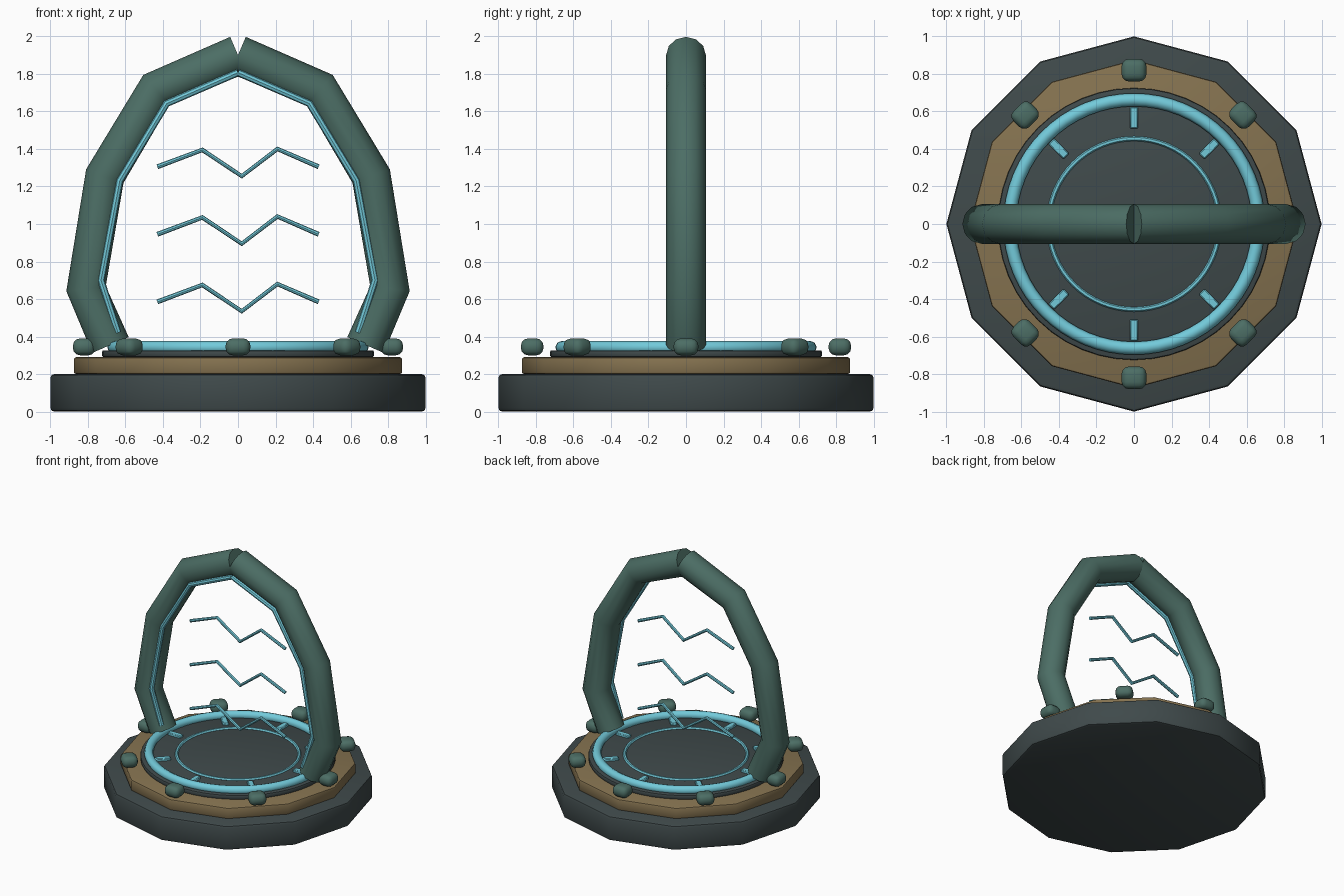
import bpy, bmesh, math
from mathutils import Vector, Matrix

if "Cube" in bpy.data.objects:
    bpy.data.objects.remove(bpy.data.objects["Cube"])


def mat(name, rgb):
    m = bpy.data.materials.new(name)
    m.diffuse_color = (*rgb, 1)
    m.use_nodes = True
    m.node_tree.nodes["Principled BSDF"].inputs["Base Color"].default_value = m.diffuse_color
    return m


STONE = mat("dark_slate", (0.050, 0.068, 0.070))
BRONZE = mat("bronze", (0.235, 0.170, 0.080))
GREEN = mat("green_patina", (0.072, 0.155, 0.130))
CYAN = mat("cyan_glow", (0.170, 0.590, 0.700))


def finish(name, bm, material, angle=35):
    bmesh.ops.recalc_face_normals(bm, faces=bm.faces)
    me = bpy.data.meshes.new(name)
    bm.to_mesh(me)
    bm.free()
    me.materials.append(material)
    ob = bpy.data.objects.new(name, me)
    bpy.context.collection.objects.link(ob)
    bpy.ops.object.select_all(action='DESELECT')
    ob.select_set(True)
    bpy.context.view_layer.objects.active = ob
    bpy.ops.object.shade_smooth_by_angle(angle=math.radians(angle))
    return ob


def disc(name, radius, z0, z1, sides, bevel, material, angle):
    bm = bmesh.new()
    bmesh.ops.create_cone(bm, cap_ends=True, segments=sides, radius1=radius, radius2=radius,
                          depth=z1 - z0, matrix=Matrix.Translation((0, 0, (z0 + z1) / 2)))
    rims = [e for e in bm.edges if abs(e.verts[0].co.z - e.verts[1].co.z) < 1e-5]
    bmesh.ops.bevel(bm, geom=rims, offset=bevel, segments=2, profile=0.5, affect='EDGES')
    return finish(name, bm, material, angle)


def ring(name, major, minor, z, material, sides=64, around=8):
    bm = bmesh.new()
    rows = []
    for i in range(sides):
        a = math.tau * i / sides
        row = []
        for j in range(around):
            b = math.tau * j / around
            r = major + minor * math.cos(b)
            row.append(bm.verts.new((r * math.cos(a), r * math.sin(a), z + minor * math.sin(b))))
        rows.append(row)
    for i in range(sides):
        p, q = rows[i], rows[(i + 1) % sides]
        for j in range(around):
            k = (j + 1) % around
            bm.faces.new((p[j], q[j], q[k], p[k]))
    return finish(name, bm, material, 50)


def tube(name, path, radius, y, sides, material):
    """Round bar along a path of (x, z) points in a plane of constant y."""
    bm = bmesh.new()
    pts = [Vector((x, y, z)) for x, z in path]
    dirs = [(b - a).normalized() for a, b in zip(pts, pts[1:])]
    rows = []
    for i, p in enumerate(pts):
        t = (dirs[max(i - 1, 0)] + dirs[min(i, len(dirs) - 1)]).normalized()
        n = Vector((-t.z, 0, t.x))
        rows.append([bm.verts.new(p + radius * (n * math.cos(a) + Vector((0, 1, 0)) * math.sin(a)))
                     for a in (math.tau * j / sides for j in range(sides))])
    for p, q in zip(rows, rows[1:]):
        for j in range(sides):
            k = (j + 1) % sides
            bm.faces.new((p[j], p[k], q[k], q[j]))
    bm.faces.new(rows[0])
    bm.faces.new(rows[-1])
    return finish(name, bm, material, 40)


def radial_blocks(name, count, radius, z, size, bevel, segments, material):
    for i in range(count):
        bm = bmesh.new()
        bmesh.ops.create_cube(bm, size=1)
        bmesh.ops.scale(bm, vec=size, verts=bm.verts)
        bmesh.ops.bevel(bm, geom=bm.edges[:], offset=bevel, segments=segments,
                        profile=0.5, affect='EDGES')
        turn = Matrix.Rotation(math.tau * i / count, 4, 'Z')
        bm.transform(turn @ Matrix.Translation((radius, 0, z)))
        finish(f"{name}_{i + 1}", bm, material, 40)


# Stepped platform
disc("base", 1.0, 0.0, 0.2, 12, 0.02, STONE, 35)
disc("bronze_step", 0.875, 0.2, 0.29, 12, 0.012, BRONZE, 35)
disc("floor_disc", 0.725, 0.29, 0.327, 48, 0.01, STONE, 35)

# Glowing floor rings and tick marks
ring("outer_glow_ring", 0.662, 0.035, 0.342, CYAN)
ring("inner_glow_ring", 0.455, 0.013, 0.328, CYAN, around=6)
radial_blocks("floor_tick", 8, 0.567, 0.332, (0.115, 0.045, 0.03), 0.006, 1, CYAN)

# Rounded studs on the bronze step
radial_blocks("stud", 8, 0.82, 0.345, (0.12, 0.132, 0.09), 0.038, 3, GREEN)

# Arch halves with an inlaid light strip on the inner front side
ARCH = [(0.68, 0.355), (0.81, 0.655), (0.71, 1.255), (0.435, 1.715), (0, 1.9)]
STRIP = [(0.64, 0.42), (0.73, 0.70), (0.63, 1.232), (0.38, 1.642), (0, 1.807)]
for side, s in (("left", -1), ("right", 1)):
    tube(f"arch_{side}", [(s * x, z) for x, z in ARCH], 0.106, 0, 12, GREEN)
    tube(f"light_strip_{side}", [(s * x, z) for x, z in STRIP], 0.019, -0.075, 8, CYAN)

# Floating energy zigzags
ZIGZAG = [(-0.43, 0.585), (-0.19, 0.675), (0.02, 0.535), (0.21, 0.68), (0.43, 0.585)]
for i in range(3):
    tube(f"energy_zigzag_{i + 1}", [(x, z + 0.36 * i) for x, z in ZIGZAG], 0.013, 0, 8, CYAN)
